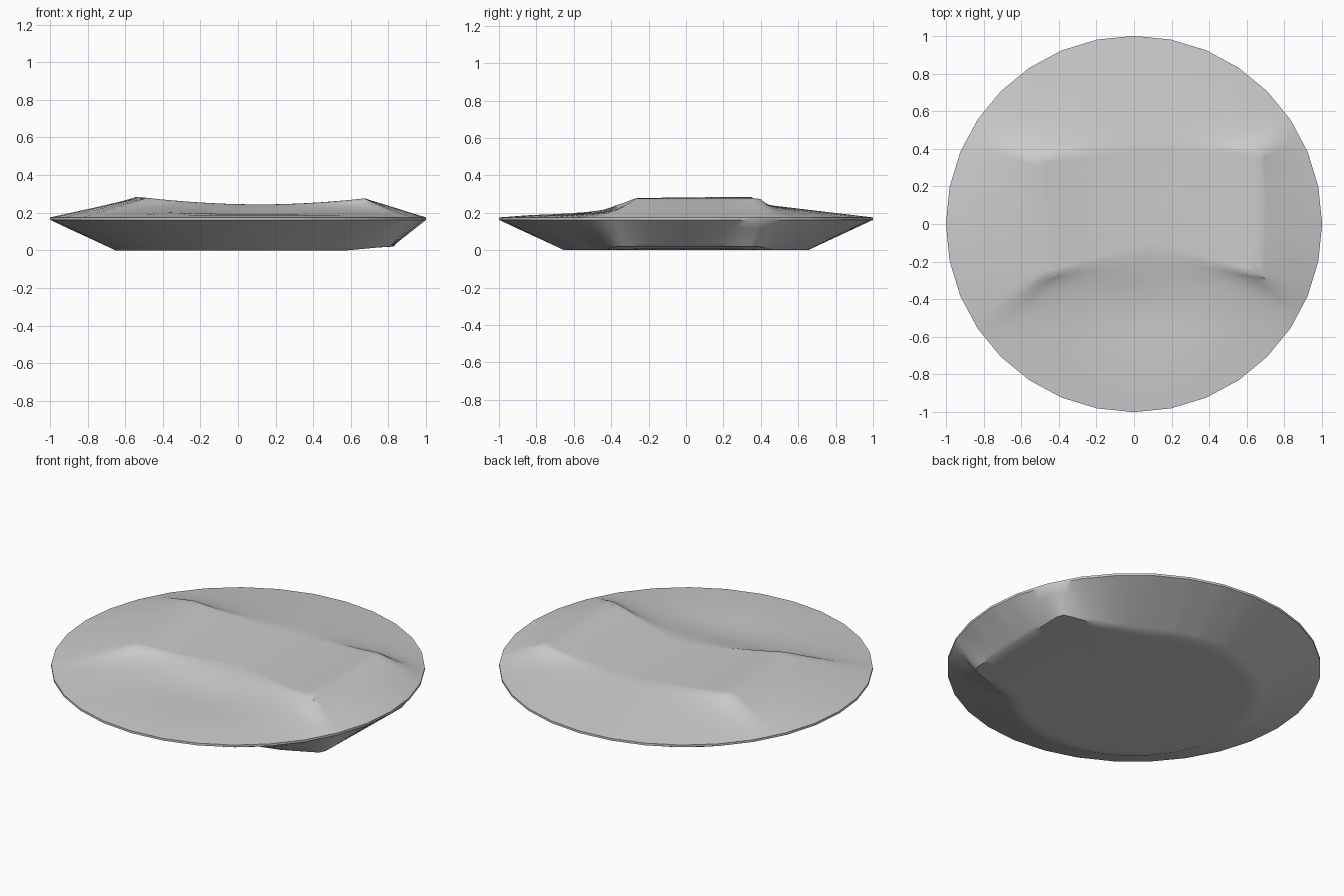
import bpy, bmesh, math
from mathutils import Vector

if "Cube" in bpy.data.objects:
    bpy.data.objects.remove(bpy.data.objects["Cube"])

SEG, SIDES = 128, 32

# outlines of the raised top and of the flat base
TOP = [(.67, -.28), (.675, .40), (.1, .42), (-.54, .35), (-.48, -.28), (.1, -.12)]
BASE = [(.81, -.37), (.83, .38)] + [
    (.655 * math.cos(math.radians(a)), .655 * math.sin(math.radians(a)))
    for a in range(55, 316, 13)]


def rim_point(i):
    # point on the 32-sided rim
    a = 2 * math.pi * i / SEG
    step = 2 * math.pi / SIDES
    r = math.cos(step / 2) / math.cos(a % step - step / 2)
    return Vector((r * math.cos(a), r * math.sin(a)))


def hit(poly, centre, target):
    # where the ray from centre to target crosses the outline
    d = target - centre
    best = 0.0
    for j in range(len(poly)):
        p, q = Vector(poly[j]), Vector(poly[(j + 1) % len(poly)])
        e = q - p
        den = d.cross(e)
        if abs(den) < 1e-9:
            continue
        t = (p - centre).cross(e) / den
        u = (p - centre).cross(d) / den
        if t > 0 and -1e-6 <= u <= 1 + 1e-6:
            best = max(best, t)
    return centre + d * best


def saddle(x):
    # sagging plateau height
    x0 = .12
    w = .62 if x < x0 else .55
    h = .037 if x < x0 else .032
    return .244 + h * min(1.1, ((x - x0) / w) ** 2)


def top_z(p, edge, t):
    z = saddle(edge.x) * (1 - t) + .175 * t
    hollow = math.exp(-((p.x - .08) / .36) ** 2 - ((p.y + .45) / .2) ** 2)
    return max(z - .03 * hollow * min(1, t * 5), .175)


def base_z(p):
    return .02 * max(0, min(1, (p.x - .58) / .22)) if p.x > .58 else 0


rings = []
rim = [rim_point(i) for i in range(SEG)]
ct, cb = Vector((.08, .13)), Vector((0, 0))
top = [hit(TOP, ct, p) for p in rim]
base = [hit(BASE, cb, p) for p in rim]

# underside, from the middle outwards
for s in (.3, .6, .8, .92, 1):
    rings.append([(*(b * s), base_z(b * s)) for b in base])
for t in (.1, .35, .7, 1):
    ring = []
    for b, r in zip(base, rim):
        p = b.lerp(r, t)
        z0 = base_z(b)
        ring.append((p.x, p.y, z0 + (.162 - z0) * t))
    rings.append(ring)

# top, from the rim inwards
for t in (1, .8, .6, .45, .3, .2, .1, 0):
    ring = []
    for e, r in zip(top, rim):
        p = e.lerp(r, t)
        ring.append((p.x, p.y, top_z(p, e, t)))
    rings.append(ring)
for s in (.9, .7, .45, .2):
    ring = []
    for e in top:
        p = ct.lerp(e, s)
        ring.append((p.x, p.y, saddle(p.x)))
    rings.append(ring)

bm = bmesh.new()
vr = [[bm.verts.new(v) for v in ring] for ring in rings]
for a, b in zip(vr, vr[1:]):
    for i in range(SEG):
        k = (i + 1) % SEG
        bm.faces.new((a[i], a[k], b[k], b[i]))
bot = bm.verts.new((0, 0, 0))
cap = bm.verts.new((ct.x, ct.y, saddle(ct.x)))
for i in range(SEG):
    k = (i + 1) % SEG
    bm.faces.new((bot, vr[0][k], vr[0][i]))
    bm.faces.new((cap, vr[-1][i], vr[-1][k]))
bmesh.ops.recalc_face_normals(bm, faces=bm.faces)

me = bpy.data.meshes.new("flat_stone")
bm.to_mesh(me)
bm.free()
stone = bpy.data.objects.new("flat_stone", me)
bpy.context.collection.objects.link(stone)
bpy.context.view_layer.objects.active = stone
stone.select_set(True)
bpy.ops.object.shade_smooth_by_angle(angle=math.radians(40))
